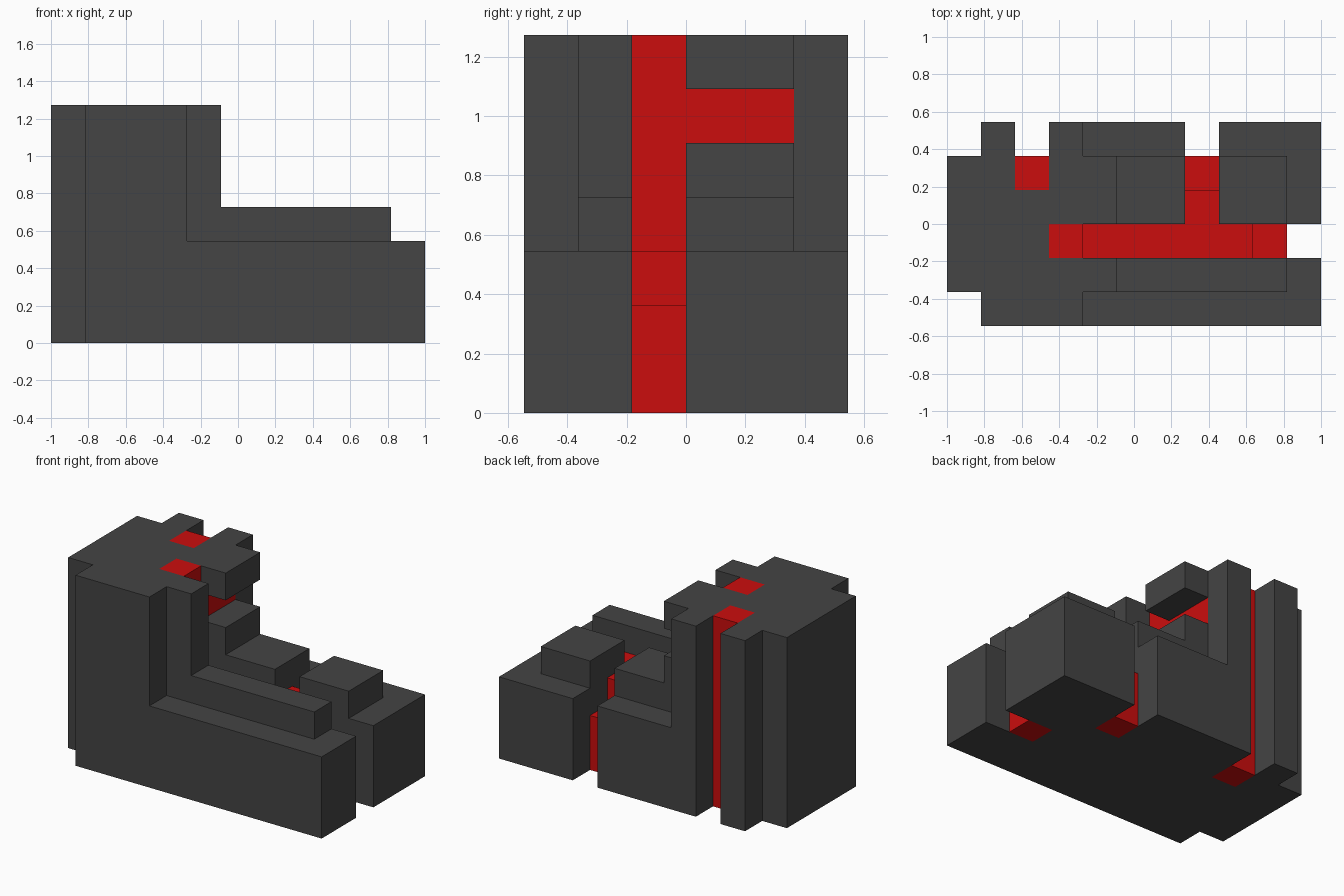
import bpy, bmesh
from mathutils import Vector

if "Cube" in bpy.data.objects:
    bpy.data.objects.remove(bpy.data.objects["Cube"])

U = 2 / 11                      # one grid cell
OFFSET = Vector((-5.5, -3, 0))  # centres the 11 x 6 x 7 grid


def material(name, rgb):
    m = bpy.data.materials.new(name)
    m.diffuse_color = (*rgb, 1)
    m.use_nodes = True
    m.node_tree.nodes["Principled BSDF"].inputs["Base Color"].default_value = m.diffuse_color
    return m


MATS = {"boot_shell": material("dark grey", (0.058, 0.058, 0.058)),
        "glowing_core": material("bright red", (0.6, 0.004, 0.004))}

cells = {}


def block(part, x0, x1, y0, y1, z0, z1):
    """Fill a box of cells with a part, or carve it away when part is None."""
    for x in range(x0, x1):
        for y in range(y0, y1):
            for z in range(z0, z1):
                if part:
                    cells[x, y, z] = part
                else:
                    cells.pop((x, y, z), None)


# Dark shell
D = "boot_shell"
block(D, 1, 11, 0, 6, 0, 3)    # foot
block(D, 1, 4, 0, 6, 0, 7)     # ankle
block(D, 0, 1, 1, 5, 0, 7)     # heel
block(D, 4, 5, 1, 2, 3, 7)     # shin plate
block(D, 4, 10, 1, 2, 3, 4)    # long ridge on the foot
block(D, 4, 7, 3, 5, 3, 4)     # instep
block(D, 4, 5, 3, 5, 4, 5)     # instep step
block(D, 4, 5, 3, 5, 6, 7)     # overhanging shin cap
block(D, 8, 10, 3, 5, 3, 4)    # toe cap

# Carved grooves
block(None, 2, 3, 5, 6, 0, 7)    # ankle side groove
block(None, 7, 8, 5, 6, 0, 3)    # foot side groove
block(None, 7, 8, 4, 5, 2, 3)
block(None, 10, 11, 2, 3, 0, 3)  # toe groove
block(None, 9, 10, 2, 3, 2, 3)

# Red core showing in the grooves
R = "glowing_core"
block(R, 2, 3, 4, 5, 0, 7)     # ankle side strip
block(R, 3, 4, 2, 3, 3, 7)     # shin strip
block(R, 3, 4, 3, 5, 5, 6)     # strip below the shin cap
block(R, 4, 9, 2, 3, 1, 3)     # foot channel
block(R, 9, 10, 2, 3, 0, 2)    # toe end of channel
block(R, 7, 8, 3, 4, 1, 3)     # side channel
block(R, 7, 8, 4, 5, 0, 2)     # side end of channel


def build(part):
    """Skin the outer faces of one part and merge the flat ones."""
    bm = bmesh.new()
    for cell, owner in cells.items():
        if owner != part:
            continue
        for axis in range(3):
            for side in (0, 1):
                n = list(cell)
                n[axis] += 2 * side - 1
                if tuple(n) in cells:
                    continue
                a, b = (axis + 1) % 3, (axis + 2) % 3
                loop = [(0, 0), (1, 0), (1, 1), (0, 1)]
                verts = []
                for p, q in (loop if side else loop[::-1]):
                    v = Vector(cell)
                    v[axis] += side
                    v[a] += p
                    v[b] += q
                    verts.append(bm.verts.new((v + OFFSET) * U))
                bm.faces.new(verts)
    bmesh.ops.remove_doubles(bm, verts=bm.verts, dist=0.001)
    bmesh.ops.dissolve_limit(bm, angle_limit=0.01, verts=bm.verts, edges=bm.edges)
    mesh = bpy.data.meshes.new(part)
    bm.to_mesh(mesh)
    bm.free()
    mesh.materials.append(MATS[part])
    bpy.context.collection.objects.link(bpy.data.objects.new(part, mesh))


for part_name in MATS:
    build(part_name)
